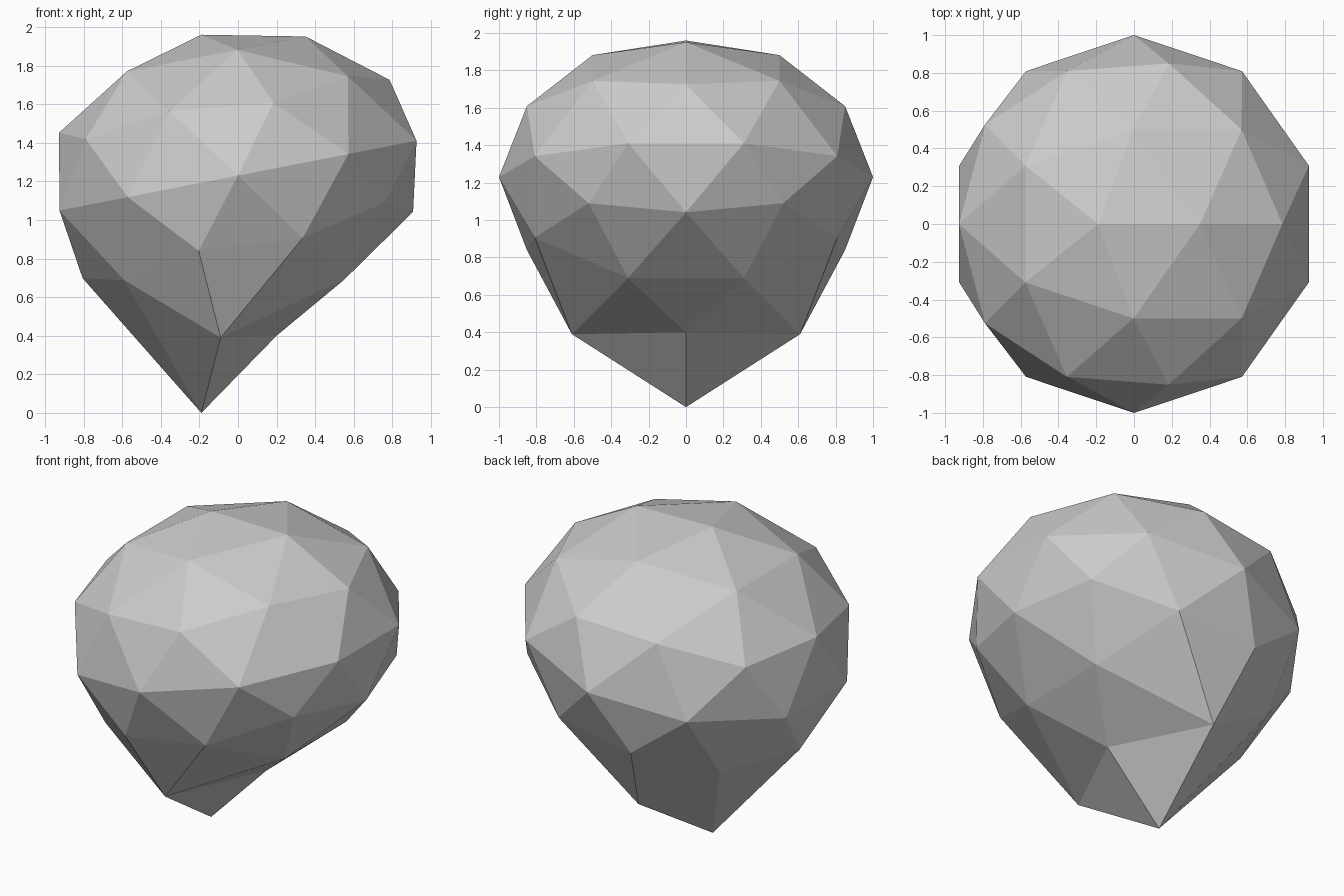
import bpy, bmesh
from mathutils import Matrix, Vector

cube = bpy.data.objects.get("Cube")
if cube:
    bpy.data.objects.remove(cube, do_unlink=True)

# Single grey stone colour
stone = bpy.data.materials.new("stone_grey")
stone.use_nodes = True
grey = (0.6, 0.6, 0.6, 1)
stone.diffuse_color = grey
stone.node_tree.nodes["Principled BSDF"].inputs["Base Color"].default_value = grey

bm = bmesh.new()
bmesh.ops.create_icosphere(bm, subdivisions=2, radius=1)
source = {v: v.co.copy() for v in bm.verts}

# Tilted, slightly squashed faceted ball
tilt = Matrix(((0.973, 0, -0.19), (0, 1, 0), (0.19, 0, 0.73)))
for v, old in source.items():
    v.co = tilt @ old + Vector((0, 0, 1.23))
    if old.z < -0.1:
        v.co += Vector((-0.02, 0, 0.04 * old.x))


def pull(direction, target):
    """Move the corner nearest a direction, and its mirror twin, to a target."""
    for side in (1, -1) if target[1] else (1,):
        d = Vector((direction[0], side * direction[1], direction[2]))
        corner = min(source, key=lambda v: (source[v] - d).length)
        corner.co = (target[0], side * target[1], target[2])


# Pointed lower end with flared corners
pull((-0.53, 0, -0.85), (-0.19, 0, 0))
pull((-0.16, 0.5, -0.85), (-0.09, 0.61, 0.39))
pull((0, 0, -1), (0.2, 0, 0.4))
pull((0.72, 0.53, -0.45), (0.76, 0.52, 1.09))
pull((0.43, 0.31, -0.85), (0.55, 0.31, 0.69))

bmesh.ops.recalc_face_normals(bm, faces=bm.faces)
mesh = bpy.data.meshes.new("faceted_stone")
bm.to_mesh(mesh)
bm.free()
mesh.materials.append(stone)
stone_obj = bpy.data.objects.new("faceted_stone", mesh)
bpy.context.collection.objects.link(stone_obj)
